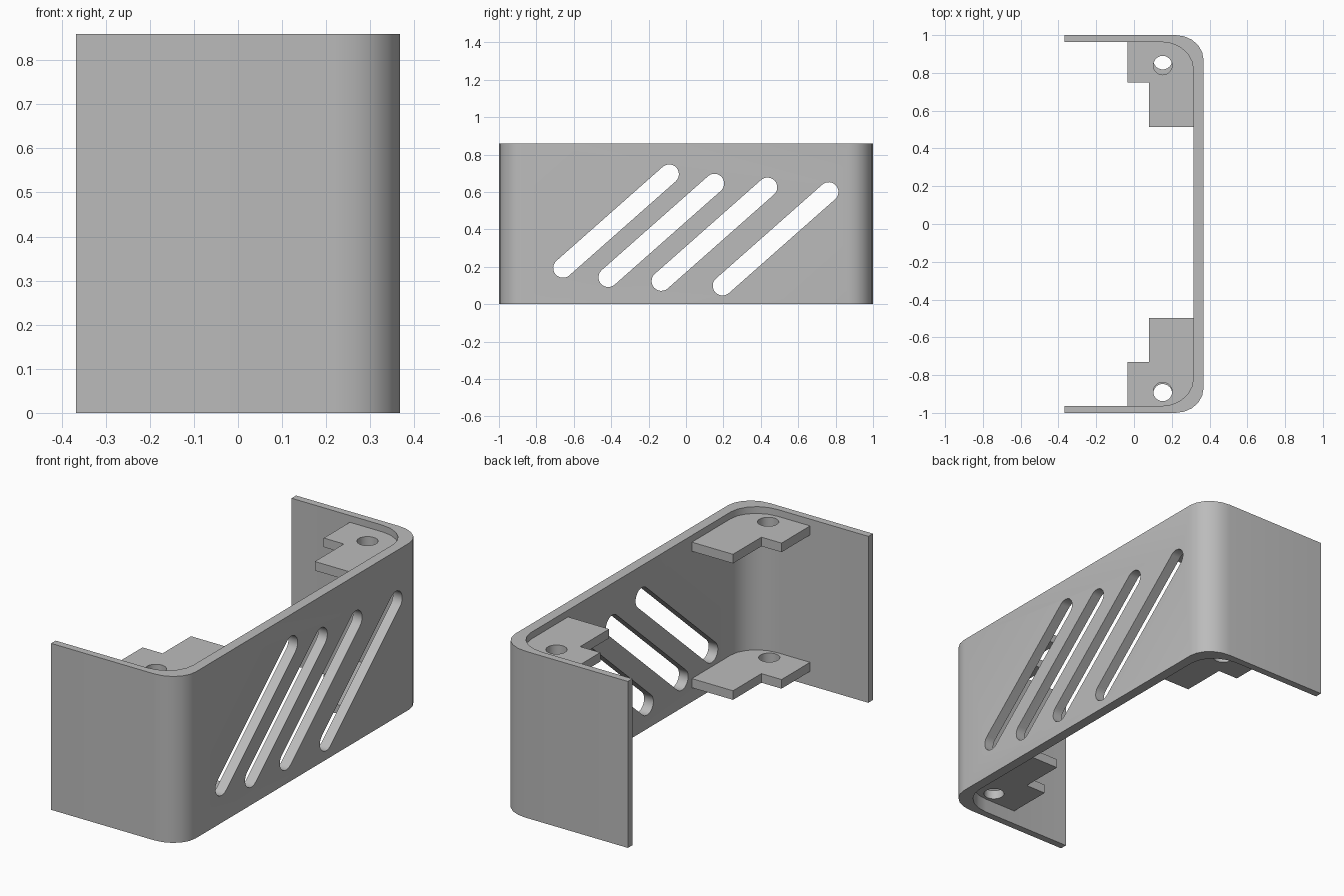
import bpy, math

cube = bpy.data.objects.get("Cube")
if cube:
    bpy.data.objects.remove(cube, do_unlink=True)

HEIGHT = 0.86
grey = bpy.data.materials.new("plain grey")
grey.use_nodes = True
grey.diffuse_color = (0.5, 0.5, 0.5, 1)
grey.node_tree.nodes["Principled BSDF"].inputs["Base Color"].default_value = (0.5, 0.5, 0.5, 1)


def prism(name, outline, place):
    """Solid between two copies of an outline; place(u, v, end) gives each point."""
    n = len(outline)
    verts = [place(u, v, end) for end in (0, 1) for u, v in outline]
    faces = [range(n), range(n, 2 * n)]
    faces += [(i, (i + 1) % n, (i + 1) % n + n, i + n) for i in range(n)]
    mesh = bpy.data.meshes.new(name)
    mesh.from_pydata(verts, [], [list(f) for f in faces])
    mesh.materials.append(grey)
    obj = bpy.data.objects.new(name, mesh)
    bpy.context.collection.objects.link(obj)
    bpy.context.view_layer.objects.active = obj
    bpy.ops.object.select_all(action='DESELECT')
    obj.select_set(True)
    bpy.ops.object.mode_set(mode='EDIT')
    bpy.ops.mesh.select_all(action='SELECT')
    bpy.ops.mesh.normals_make_consistent(inside=False)
    bpy.ops.object.mode_set(mode='OBJECT')
    return obj


def flat(z0, z1):
    return lambda x, y, end: (x, y, z1 if end else z0)


def arc(cx, cy, rx, ry, start, stop, steps):
    angles = [math.radians(start + (stop - start) * i / steps) for i in range(steps + 1)]
    return [(cx + rx * math.cos(a), cy + ry * math.sin(a)) for a in angles]


def cut(target, cutter):
    mod = target.modifiers.new("cut", 'BOOLEAN')
    mod.operation = 'DIFFERENCE'
    mod.solver = 'EXACT'
    mod.object = cutter
    with bpy.context.temp_override(object=target, active_object=target):
        bpy.ops.object.modifier_apply(modifier=mod.name)
    bpy.data.objects.remove(cutter, do_unlink=True)


def smooth(obj):
    bpy.ops.object.select_all(action='DESELECT')
    obj.select_set(True)
    bpy.context.view_layer.objects.active = obj
    bpy.ops.object.shade_smooth_by_angle(angle=math.radians(30))


# U-shaped shell with rounded corners
outer = arc(0.22, 0.87, 0.148, 0.13, 0, 90, 5) + [(-0.368, 1)]
inner = [(-0.368, 0.963)] + arc(0.15, 0.815, 0.165, 0.148, 90, 0, 5)
half = outer + inner
mirrored = [(x, -y) for x, y in half]
outline = outer + inner + [(x, -y) for x, y in reversed(inner)] + [(x, -y) for x, y in reversed(outer)]
shell = prism("shell", outline, flat(0, HEIGHT))

# Slanted rounded slots
RUN, RISE, RADIUS = 0.568, 0.502, 0.052
tilt = math.degrees(math.atan2(RISE, RUN))
for y, z in ((-0.658, 0.193), (-0.416, 0.143), (-0.132, 0.123), (0.195, 0.098)):
    slot = arc(y, z, RADIUS, RADIUS, tilt + 90, tilt + 270, 12)
    slot += arc(y + RUN, z + RISE, RADIUS, RADIUS, tilt - 90, tilt + 90, 12)
    cut(shell, prism("slot_cutter", slot, lambda u, v, end: (0.5 if end else 0.2, u, v)))
smooth(shell)

# Corner mounting tabs with a screw hole
levels = {"lower": (0.073, 0.12), "upper": (0.778, 0.825)}
holes = {("back", "lower"): 0.868, ("back", "upper"): 0.84,
         ("front", "lower"): 0.897, ("front", "upper"): 0.888}
for side, sign, step, end_y in (("back", 1, 0.75, 0.513), ("front", -1, 0.73, 0.498)):
    shape = [(-0.035, 0.975), (0.16, 0.975), (0.275, 0.93), (0.33, 0.82),
             (0.33, end_y), (0.08, end_y), (0.08, step), (-0.035, step)]
    for level, (z0, z1) in levels.items():
        tab = prism(f"{side}_{level}_tab", [(x, sign * y) for x, y in shape], flat(z0, z1))
        hole = arc(0.152, sign * holes[side, level], 0.05, 0.05, 0, 345, 23)
        cut(tab, prism("hole_cutter", hole, flat(z0 - 0.05, z1 + 0.05)))
        smooth(tab)
